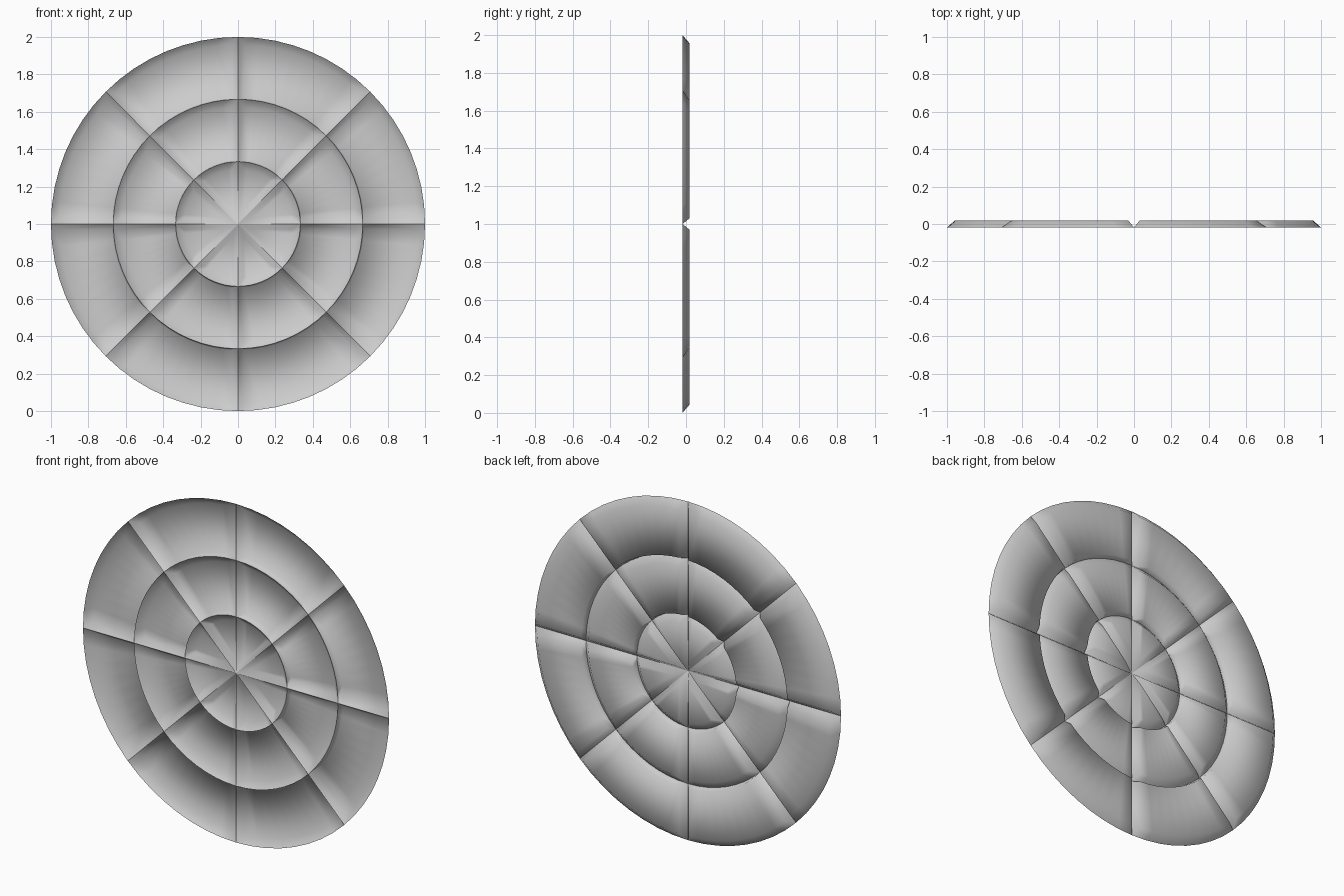
import bpy, bmesh, math

if "Cube" in bpy.data.objects:
    bpy.data.objects.remove(bpy.data.objects["Cube"])

SECTORS, SEG = 8, 8
HALF = 0.0185                        # half depth
SIDE, RIM, INNER = 0.03, 0.042, 0.008  # insets of the raised back face
STEP = 2 * math.pi / SECTORS


def arc(bm, r, inset, y):
    """Arc of points across one sector, its ends inset sideways."""
    a = math.asin(min(inset / r, math.sin(STEP / 2)))
    pts = []
    for i in range(SEG + 1):
        t = a + (STEP - 2 * a) * i / SEG
        pts.append(bm.verts.new((r * math.cos(t), y, r * math.sin(t))))
    return pts


def panel_mesh(name, r_in, r_out):
    """Thin pressed panel: open tray in front, raised at the back."""
    bm = bmesh.new()
    f_out = arc(bm, r_out, 0, -HALF)
    b_out = arc(bm, r_out - RIM, SIDE, HALF)
    if r_in > 0:
        f_in = arc(bm, r_in, 0, -HALF)
        b_in = arc(bm, r_in + INNER, SIDE, HALF)
    else:
        # wedge panels meet in a point
        apex = SIDE / math.sin(STEP / 2)
        f_in = [bm.verts.new((0, -HALF, 0))] * (SEG + 1)
        b_in = [bm.verts.new((apex * math.cos(STEP / 2), HALF,
                              apex * math.sin(STEP / 2)))] * (SEG + 1)

    def face(*vs):
        vs = list(dict.fromkeys(vs))
        if len(vs) > 2:
            bm.faces.new(vs)

    for i in range(SEG):
        j = i + 1
        face(b_in[i], b_in[j], b_out[j], b_out[i])
        face(f_out[i], b_out[i], b_out[j], f_out[j])
        face(f_in[i], f_in[j], b_in[j], b_in[i])
    face(f_in[0], b_in[0], b_out[0], f_out[0])
    face(f_in[-1], f_out[-1], b_out[-1], b_in[-1])
    bmesh.ops.recalc_face_normals(bm, faces=bm.faces)
    bm.normal_update()
    if sum(f.normal.y * f.calc_area() for f in bm.faces) < 0:
        bmesh.ops.reverse_faces(bm, faces=bm.faces)
    for f in bm.faces:
        f.smooth = True
    me = bpy.data.meshes.new(name)
    bm.to_mesh(me)
    bm.free()
    return me


# Three rings of eight panels around the centre
for name, r0, r1 in (("inner_panel", 0, 1 / 3),
                     ("middle_panel", 1 / 3, 2 / 3),
                     ("outer_panel", 2 / 3, 1)):
    mesh = panel_mesh(name, r0, r1)
    for k in range(SECTORS):
        ob = bpy.data.objects.new(f"{name}_{k + 1}", mesh)
        ob.location = (0, 0, 1)
        ob.rotation_euler = (0, -k * STEP, 0)
        bpy.context.collection.objects.link(ob)
